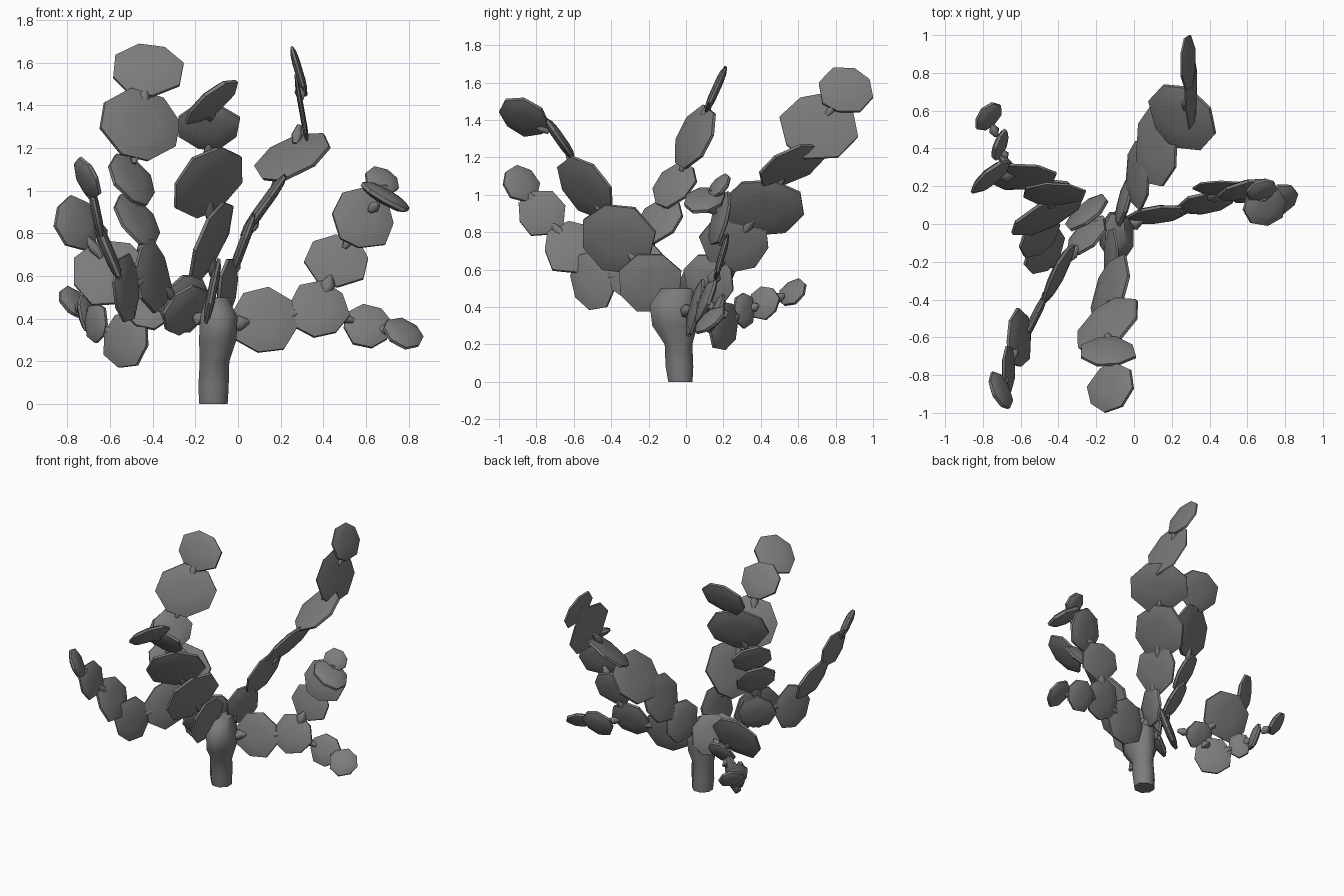
import bpy, math, random
from mathutils import Vector

if "Cube" in bpy.data.objects:
    bpy.data.objects.remove(bpy.data.objects["Cube"])

random.seed(4)
grey = bpy.data.materials.new("cactus_grey")
grey.diffuse_color = (0.2, 0.2, 0.2, 1)
grey.use_nodes = True
grey.node_tree.nodes["Principled BSDF"].inputs["Base Color"].default_value = grey.diffuse_color


def make_object(name, verts, faces, angle):
    mesh = bpy.data.meshes.new(name)
    mesh.from_pydata(verts, [], faces)
    mesh.materials.append(grey)
    mesh.shade_smooth()
    mesh.set_sharp_from_angle(angle=math.radians(angle))
    obj = bpy.data.objects.new(name, mesh)
    bpy.context.collection.objects.link(obj)
    return obj


def loft(name, rings, angle=40):
    """Skin equal-sized rings of points and cap both ends."""
    n = len(rings[0])
    verts = [p for ring in rings for p in ring]
    faces = [(k * n + i, k * n + (i + 1) % n, (k + 1) * n + (i + 1) % n, (k + 1) * n + i)
             for k in range(len(rings) - 1) for i in range(n)]
    faces.append(tuple(reversed(range(n))))
    faces.append(tuple(range(len(verts) - n, len(verts))))
    return make_object(name, verts, faces, angle)


def pad(name, parent, centre, size, facing):
    """Flat egg-shaped pad fitted into a box, narrow end towards its parent."""
    half = Vector(size) / 2
    r = math.sqrt(half.length_squared / 2)
    if isinstance(facing, str):
        # tilt follows from the box, the signs choose the quadrant
        normal = Vector([(1 if s == "+" else -1) * math.sqrt(max(0, 1 - (h / r) ** 2))
                         for s, h in zip(facing, half)])
    else:
        normal = Vector(facing)
    normal.normalize()
    up = centre - parent
    up = (up - normal * up.dot(normal)).normalized()
    side = up.cross(normal)
    sides, thick = 8, 0.028
    outline = []
    for i in range(sides):
        a = 2 * math.pi * (i + 0.5) / sides
        k = r * random.uniform(0.93, 1.07)
        taper = 0.8 if math.sin(a) < -0.7 else 1.0
        outline.append(side * math.cos(a) * k * taper + up * math.sin(a) * k)
    rings = []
    for scale, depth in ((0.4, -1), (0.75, -0.8), (1, -0.3), (1, 0.3), (0.75, 0.8), (0.4, 1)):
        rings.append([p * scale + normal * depth * thick for p in outline])
    pts = [p for ring in rings for p in ring]
    lo = Vector([min(p[i] for p in pts) for i in range(3)])
    hi = Vector([max(p[i] for p in pts) for i in range(3)])
    for ring in rings:
        for p in ring:
            for i in range(3):
                t = (p[i] - lo[i]) / (hi[i] - lo[i]) - 0.5
                p[i] = centre[i] + t * size[i]
    loft(name, rings, 40)


def neck(name, a, b, mid):
    """Short stub joining two neighbouring pads."""
    d = b - a
    u = d.orthogonal().normalized()
    v = d.normalized().cross(u)
    rings = []
    for t, r in ((0.3, 0.012), (0.5, mid), (0.7, 0.012)):
        rings.append([a + d * t + (u * math.cos(i * math.pi / 3) + v * math.sin(i * math.pi / 3)) * r
                      for i in range(6)])
    loft(name, rings, 60)


def branch(name, start, pads):
    """Chain of pads: centre, overall size, facing."""
    prev = Vector(start)
    for i, (c, size, facing) in enumerate(pads, 1):
        c = Vector(c)
        pad(f"{name}_pad_{i}", prev, c, size, facing)
        neck(f"{name}_neck_{i}", prev, c, 0.04 if i == 1 else 0.028)
        prev = c


# Trunk: round stem widening into a flattened top
trunk = []
for z, x, y, rx, ry in ((0, -.115, -.03, .072, .07), (.08, -.115, -.035, .077, .08),
                        (.2, -.11, -.04, .075, .08), (.3, -.095, -.06, .095, .13),
                        (.41, -.09, -.065, .095, .14), (.5, -.1, -.04, .055, .1)):
    trunk.append([Vector((x + rx * math.cos(a), y + ry * math.sin(a), z))
                  for a in [math.pi * (i + .5) / 4 for i in range(8)]])
loft("trunk", trunk, 60)
top = (-.11, -.04, .36)

branch("front_branch", top, [
    ((-.12, -.19, .53), (.08, .33, .31), "++-"),
    ((-.125, -.355, .765), (.21, .39, .37), "+--"),
    ((-.14, -.54, 1.04), (.32, .30, .34), "+--"),
    ((-.135, -.675, 1.3), (.29, .16, .22), "+--"),
    ((-.125, -.865, 1.415), (.25, .27, .21), (.6, -.3, -.74))])

branch("right_branch", top, [
    ((.12, .05, .395), (.32, .10, .31), "+-+"),
    ((.38, .11, .445), (.29, .12, .27), "+-+"),
    ((.61, .16, .365), (.23, .10, .21), "+-+"),
    ((.775, .13, .33), (.19, .16, .15), "+-+")])

branch("right_upper_branch", (.38, .11, .445), [
    ((.46, .19, .67), (.30, .08, .25), "+-+"),
    ((.585, .18, .875), (.29, .12, .29), "+-+"),
    ((.69, .10, .97), (.23, .22, .14), (.5, -.12, .86)),
    ((.675, .18, 1.045), (.16, .12, .14), "+-+")])

branch("back_branch", top, [
    ((-.05, .12, .54), (.10, .27, .28), "+--"),
    ((.02, .255, .74), (.13, .37, .32), "+--"),
    ((.12, .415, .93), (.22, .43, .30), "+--"),
    ((.255, .565, 1.155), (.36, .35, .23), (.5, .5, -.7)),
    ((.30, .71, 1.37), (.07, .42, .36), "+++"),
    ((.285, .855, 1.56), (.08, .29, .24), "+++")])

branch("front_left_branch", top, [
    ((-.25, -.06, .44), (.21, .21, .24), "+--"),
    ((-.40, -.26, .60), (.18, .31, .35), "+-+"),
    ((-.525, -.495, .545), (.13, .25, .32), "+-+"),
    ((-.61, -.60, .72), (.13, .31, .28), "+-+"),
    ((-.665, -.77, .90), (.07, .25, .24), "+-+"),
    ((-.705, -.88, 1.06), (.13, .20, .20), "+++")])

branch("left_tall_branch", (-.40, -.26, .60), [
    ((-.475, -.14, .86), (.22, .25, .25), "+-+"),
    ((-.50, -.06, 1.05), (.22, .24, .25), "+-+"),
    ((-.46, .05, 1.31), (.38, .22, .345), (.45, -.82, .3)),
    ((-.42, .16, 1.565), (.33, .12, .25), "+-+")])

branch("back_left_branch", top, [
    ((-.25, .06, .47), (.23, .20, .27), "+--"),
    ((-.42, .18, .43), (.21, .11, .17), "++-"),
    ((-.59, .25, .615), (.36, .14, .31), "++-"),
    ((-.76, .25, .85), (.21, .18, .26), "+-+")])

branch("left_low_branch", (-.42, .18, .43), [
    ((-.525, .20, .30), (.21, .16, .26), "++-"),
    ((-.665, .31, .38), (.11, .12, .19), "+++"),
    ((-.71, .42, .42), (.09, .17, .18), "+-+"),
    ((-.77, .57, .48), (.14, .15, .15), "+-+")])
